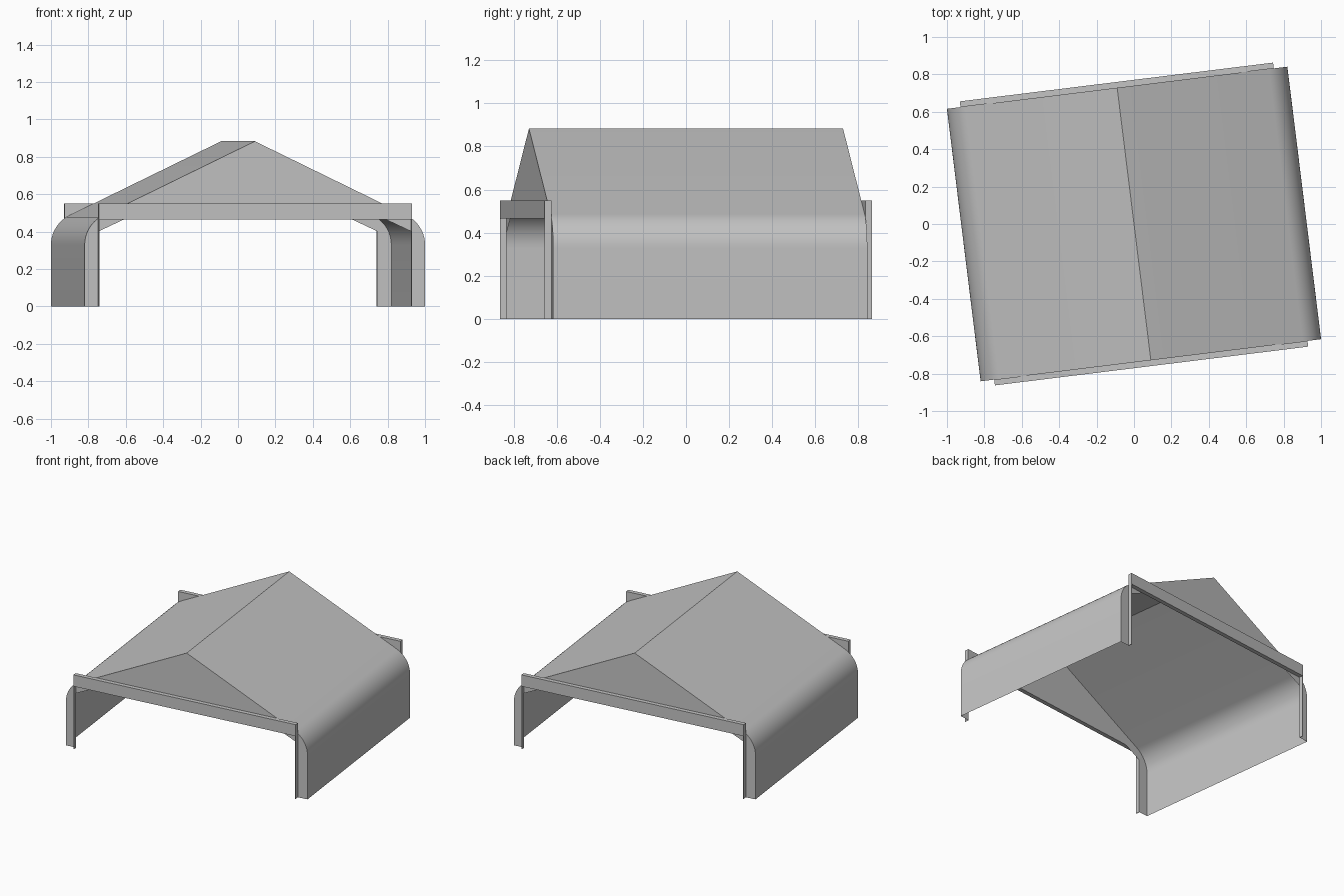
import bpy
import bmesh
from math import atan, cos, sin, tan, radians
from mathutils import Matrix

cube = bpy.data.objects.get("Cube")
if cube:
    bpy.data.objects.remove(cube, do_unlink=True)

TURN = Matrix.Rotation(radians(7.05), 4, 'Z')   # the shelter stands slightly turned
HALF_W, HALF_L = 0.917, 0.734
RIDGE, SLOPE, BEND = 0.883, 0.485, 0.11
BEAM_W, BEAM_D, BEAM_LOW, BEAM_TOP = 0.844, 0.031, 0.465, 0.55

grey = bpy.data.materials.new("plain grey")
grey.use_nodes = True
grey.diffuse_color = (0.55, 0.55, 0.55, 1)
grey.node_tree.nodes["Principled BSDF"].inputs["Base Color"].default_value = (0.55, 0.55, 0.55, 1)


def finish(name, bm, smooth=False):
    bm.transform(TURN)
    mesh = bpy.data.meshes.new(name)
    bm.to_mesh(mesh)
    bm.free()
    mesh.materials.append(grey)
    obj = bpy.data.objects.new(name, mesh)
    bpy.context.collection.objects.link(obj)
    if smooth:
        bpy.ops.object.select_all(action='DESELECT')
        obj.select_set(True)
        bpy.context.view_layer.objects.active = obj
        bpy.ops.object.shade_smooth_by_angle(angle=radians(30))
    return obj


def box(name, size, centre):
    bm = bmesh.new()
    bmesh.ops.create_cube(bm, size=1)
    bmesh.ops.scale(bm, vec=size, verts=bm.verts)
    bmesh.ops.translate(bm, vec=centre, verts=bm.verts)
    return finish(name, bm)


# Right half of the shell profile: wall foot, rounded eave, ridge
sweep = radians(90) - atan(SLOPE)
radius = BEND / tan(sweep / 2)
eave_z = RIDGE - SLOPE * HALF_W - BEND
half = [(HALF_W, 0)]
for i in range(11):
    a = sweep * i / 10
    half.append((HALF_W - radius + radius * cos(a), eave_z + radius * sin(a)))
outline = half + [(0, RIDGE)] + [(-x, z) for x, z in reversed(half)]

# Roof and walls: one folded sheet
bm = bmesh.new()
front = [bm.verts.new((x, -HALF_L, z)) for x, z in outline]
back = [bm.verts.new((x, HALF_L, z)) for x, z in outline]
for i in range(len(outline) - 1):
    bm.faces.new((front[i], back[i], back[i + 1], front[i + 1]))
finish("roof_and_walls", bm, smooth=True)

# Gable ends with a wide opening, plus beam and jambs at both ends
inner = [(BEAM_W, 0), (BEAM_W, 0.40), (0.705, BEAM_LOW)]
opening = [(-x, z) for x, z in inner] + list(reversed(inner))
for end, side in (("front", -1), ("back", 1)):
    bm = bmesh.new()
    loop = [bm.verts.new((x, side * HALF_L, z)) for x, z in outline + opening]
    face = bm.faces.new(loop if side < 0 else loop[::-1])
    bmesh.ops.triangulate(bm, faces=[face], ngon_method='EAR_CLIP')
    bmesh.ops.dissolve_limit(bm, angle_limit=0.01, verts=bm.verts, edges=bm.edges)
    finish(end + "_gable", bm)

    y = side * (HALF_L + BEAM_D / 2)
    box(end + "_beam", (2 * BEAM_W, BEAM_D, BEAM_TOP - BEAM_LOW),
        (0, y, (BEAM_TOP + BEAM_LOW) / 2))
    for label, s in (("left", 1), ("right", -1)):
        box(end + "_" + label + "_jamb", (0.004, BEAM_D, BEAM_LOW),
            (s * (BEAM_W - 0.002), y, BEAM_LOW / 2))
